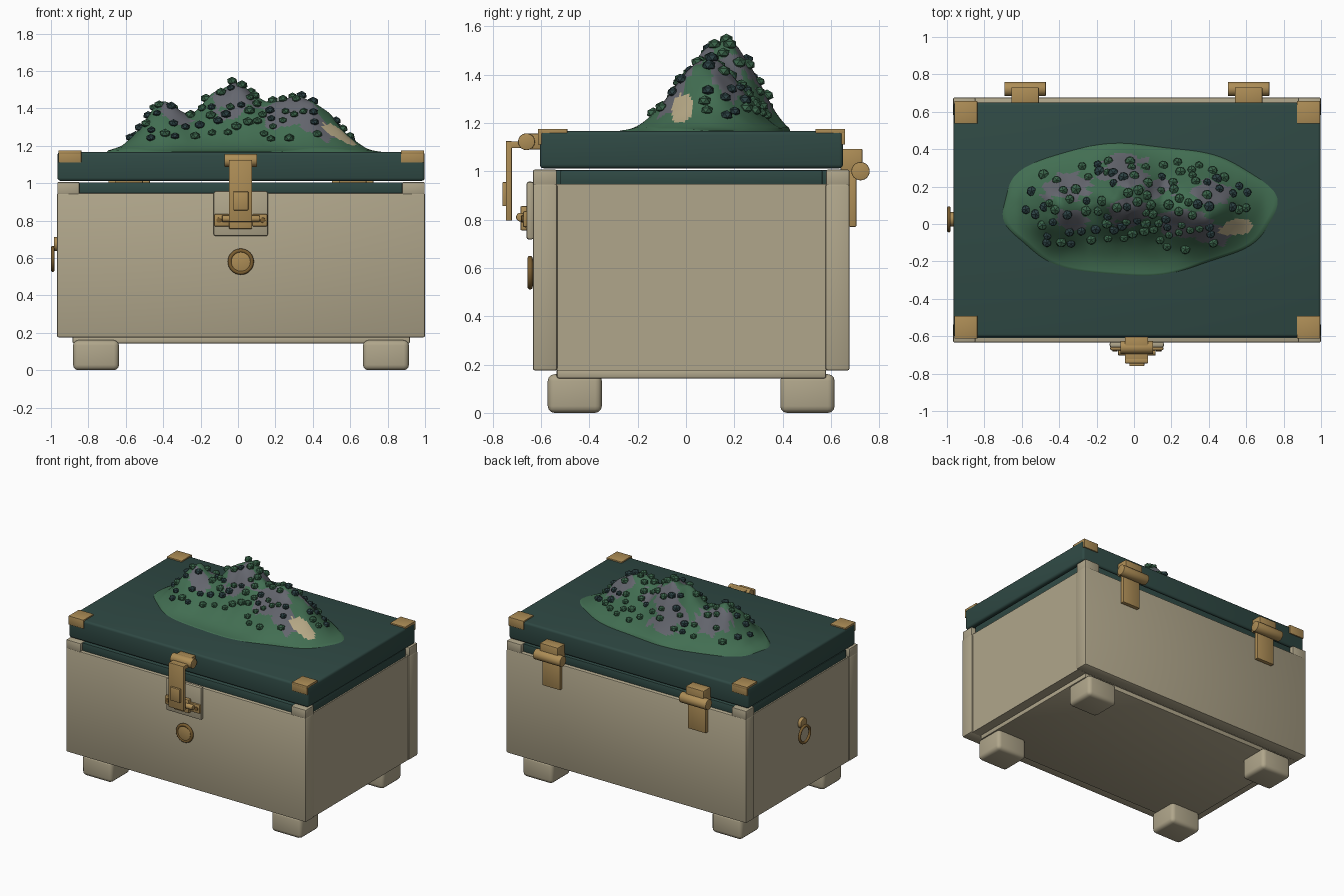
import bpy, bmesh, math, random
from mathutils import Vector, Matrix, noise

if "Cube" in bpy.data.objects:
    bpy.data.objects.remove(bpy.data.objects["Cube"])

random.seed(7)


def colour(name, r, g, b):
    lin = [c / 12.92 if c <= 0.04045 else ((c + 0.055) / 1.055) ** 2.4
           for c in (r / 255, g / 255, b / 255)]
    m = bpy.data.materials.new(name)
    m.diffuse_color = (*lin, 1)
    m.use_nodes = True
    m.node_tree.nodes["Principled BSDF"].inputs["Base Color"].default_value = m.diffuse_color
    return m


BEIGE = colour("beige_paint", 176, 166, 139)
LID = colour("dark_green_paint", 47, 73, 68)
BRASS = colour("brass", 173, 141, 86)
DARK_BRASS = colour("dark_brass", 122, 93, 48)
GRASS = colour("hill_green", 66, 110, 82)
ROCK = colour("grey_rock", 100, 102, 110)
SAND = colour("pale_sand", 184, 170, 135)
BUSH = colour("bush_green", 58, 100, 74)
DARK_BUSH = colour("bush_dark", 44, 66, 68)


def finish(name, bm, mats, angle=35):
    me = bpy.data.meshes.new(name)
    bm.to_mesh(me)
    bm.free()
    ob = bpy.data.objects.new(name, me)
    bpy.context.collection.objects.link(ob)
    for m in mats:
        me.materials.append(m)
    if angle:
        bpy.ops.object.select_all(action='DESELECT')
        ob.select_set(True)
        bpy.context.view_layer.objects.active = ob
        bpy.ops.object.shade_smooth_by_angle(angle=math.radians(angle))
    return ob


def box(name, x, y, z, mat, bevel=0.006, seg=2):
    """Bevelled box given as (min, max) on each axis."""
    bm = bmesh.new()
    bmesh.ops.create_cube(bm, size=1)
    for v in bm.verts:
        v.co = [(a + b) / 2 + c * (b - a) for (a, b), c in zip((x, y, z), v.co)]
    if bevel:
        bmesh.ops.bevel(bm, geom=bm.edges[:], offset=bevel, segments=seg,
                        profile=0.5, affect='EDGES')
    return finish(name, bm, [mat])


def rod(name, centre, radius, length, axis, mat, sides=24, bevel=0.004):
    """Cylinder lying along an axis, with softened rims."""
    bm = bmesh.new()
    bmesh.ops.create_cone(bm, cap_ends=True, segments=sides, radius1=radius,
                          radius2=radius, depth=length)
    rims = [e for e in bm.edges if any(len(f.verts) > 4 for f in e.link_faces)]
    bmesh.ops.bevel(bm, geom=rims, offset=bevel, segments=2, profile=0.5, affect='EDGES')
    turn = {'X': Matrix.Rotation(math.pi / 2, 4, 'Y'),
            'Y': Matrix.Rotation(math.pi / 2, 4, 'X'), 'Z': Matrix()}[axis]
    bm.transform(Matrix.Translation(centre) @ turn)
    return finish(name, bm, [mat])


def ring(name, centre, major, minor, axis, mat, flat=1.0):
    bm = bmesh.new()
    n, k = 32, 10
    grid = [[bm.verts.new(((major + minor * math.cos(b)) * math.cos(a),
                           (major + minor * math.cos(b)) * math.sin(a),
                           minor * flat * math.sin(b)))
             for b in (2 * math.pi * j / k for j in range(k))]
            for a in (2 * math.pi * i / n for i in range(n))]
    for i in range(n):
        for j in range(k):
            i2, j2 = (i + 1) % n, (j + 1) % k
            bm.faces.new((grid[i][j], grid[i2][j], grid[i2][j2], grid[i][j2]))
    turn = Matrix.Rotation(math.pi / 2, 4, 'Y' if axis == 'X' else 'X')
    bm.transform(Matrix.Translation(centre) @ turn)
    return finish(name, bm, [mat], 60)


# Chest body
box("front_panel", (-0.968, 1.0), (-0.634, -0.532), (0.175, 0.947), BEIGE, 0.01)
box("back_panel", (-0.968, 1.0), (0.577, 0.677), (0.175, 0.947), BEIGE, 0.01)
box("side_walls", (-0.96, 0.99), (-0.54, 0.585), (0.175, 0.947), BEIGE, 0)
box("base_plate", (-0.885, 0.92), (-0.535, 0.58), (0.143, 0.18), BEIGE, 0.008)
for i, x in enumerate([(-0.882, -0.636), (0.668, 0.914)]):
    for j, y in enumerate([(-0.572, -0.348), (0.39, 0.615)]):
        box(f"foot_{i}{j}", x, y, (0, 0.16), BEIGE, 0.028, 3)
for i, x in enumerate([(-0.966, -0.848), (0.878, 0.998)]):
    for j, y in enumerate([(-0.633, -0.535), (0.58, 0.676)]):
        box(f"corner_cap_{i}{j}", x, y, (0.94, 1.006), BEIGE)

# Lid and the lip below it
box("lip_lengthwise", (-0.85, 0.88), (-0.61, 0.65), (0.94, 1.004), LID)
box("lip_crosswise", (-0.95, 0.98), (-0.52, 0.565), (0.94, 1.004), LID)
box("lid", (-0.965, 0.998), (-0.605, 0.65), (1.012, 1.166), LID, 0.016, 3)
for i, x in enumerate([(-0.96, -0.838), (0.872, 0.995)]):
    for j, s in enumerate((-1, 1)):
        edge = 0.0225 + s * 0.6355
        ins = edge - s * 0.122
        box(f"lid_corner_top_{i}{j}", x, sorted((ins, edge)), (1.155, 1.175), BRASS, 0.002)
        box(f"lid_corner_skirt_{i}{j}", x, sorted((edge - s * 0.015, edge)),
            (1.11, 1.174), BRASS, 0.002)

# Front latch
box("latch_plate", (-0.13, 0.16), (-0.66, -0.63), (0.717, 0.957), BEIGE, 0.01)
box("latch_strap", (-0.048, 0.075), (-0.745, -0.72), (0.795, 1.125), BRASS, 0.004)
box("latch_arm", (-0.048, 0.075), (-0.74, -0.65), (1.095, 1.123), BRASS, 0.004)
rod("latch_barrel", (0.015, -0.66, 1.122), 0.035, 0.175, 'X', BRASS)
box("latch_mount", (-0.048, 0.075), (-0.668, -0.6), (1.09, 1.155), BRASS, 0.004)
box("latch_grip", (-0.025, 0.055), (-0.76, -0.74), (0.855, 0.955), BRASS, 0.004)
box("catch_base", (-0.048, 0.075), (-0.685, -0.655), (0.755, 0.855), BRASS, 0.005)
rod("catch_bar", (0.015, -0.685, 0.81), 0.018, 0.2, 'X', BRASS)
for s in (-1, 1):
    box("catch_ear", sorted((0.015 + s * 0.06, 0.015 + s * 0.143)), (-0.675, -0.655),
        (0.768, 0.835), BRASS, 0.008)
    rod("catch_screw", (0.015 + s * 0.117, -0.676, 0.802), 0.014, 0.012, 'Y', DARK_BRASS, 12, 0.002)

# Round lock below the latch
rod("lock_disc", (0.015, -0.637, 0.58), 0.058, 0.03, 'Y', BRASS, 32)
ring("lock_rim", (0.015, -0.645, 0.58), 0.059, 0.011, 'Y', DARK_BRASS)

# Ring pull on the left side
rod("pull_pivot", (-0.97, 0.025, 0.675), 0.038, 0.03, 'X', BRASS)
ring("pull_ring", (-0.99, 0.025, 0.595), 0.06, 0.01, 'X', DARK_BRASS)

# Back hinges
for i, x in enumerate((-0.582, 0.613)):
    rod(f"hinge_barrel_{i}", (x, 0.722, 1.0), 0.038, 0.222, 'X', BRASS)
    box(f"hinge_upper_{i}", (x - 0.073, x + 0.073), (0.64, 0.73), (0.995, 1.092), BRASS, 0.004)
    box(f"hinge_lower_{i}", (x - 0.073, x + 0.073), (0.675, 0.705), (0.77, 1.0), BRASS, 0.004)

# Hill: ridge line along x with a bell-shaped cross-section
RIDGE = [(-0.78, 0), (-0.62, .05), (-.55, .12), (-.46, .25), (-.40, .265), (-.33, .235),
         (-.25, .205), (-.2, .235), (-.1, .345), (-.03, .385), (.05, .335), (.15, .26),
         (.22, .265), (.33, .305), (.4, .285), (.5, .20), (.6, .10), (.7, .03), (.8, 0)]


def hill_height(x, y):
    h = 0
    for (x0, h0), (x1, h1) in zip(RIDGE, RIDGE[1:]):
        if x0 <= x <= x1:
            t = (x - x0) / (x1 - x0)
            h = h0 + (h1 - h0) * t
    mid = 0.09 + 0.06 * math.exp(-((x + 0.03) / 0.2) ** 2)
    h *= math.exp(-((y - mid) / 0.2) ** 2)
    h *= 1 + 0.12 * noise.noise(Vector((x * 9, y * 9, 3)))
    r = math.hypot((x - 0.015) / 0.75, (y - 0.08) / 0.36)
    return 1.168 + h * max(0, 1 - r ** 6)


# Rock zones as (x, y, half width, half depth)
ROCKS = [(-.05, .29, .13, .09), (-.36, .2, .13, .07), (-.02, .06, .11, .08), (.42, .17, .1, .06),
         (.28, .0, .14, .08), (.42, -.06, .1, .05), (-.33, .02, .08, .06), (.13, .2, .09, .05)]


def hill_colour(c):
    n = noise.noise(Vector((c.x * 14, c.y * 30, 1)))
    if math.hypot((c.x - 0.545) / 0.075, (c.y + 0.015) / 0.048) < 1 + 0.5 * n:
        return 2
    if any(math.hypot((c.x - a) / w, (c.y - b) / d) < 1 + 0.6 * n for a, b, w, d in ROCKS):
        return 1
    return 0


bm = bmesh.new()
N, R = 160, 44
centre = bm.verts.new((0.015, 0.08, hill_height(0.015, 0.08)))
rows = []
for k in range(1, R + 1):
    row = []
    for i in range(N):
        a = 2 * math.pi * i / N
        q = k / R * (1 + 0.03 * math.sin(3 * a + 1) + 0.018 * math.sin(8 * a))
        x, y = 0.015 + 0.74 * q * math.cos(a), 0.08 + 0.355 * q * math.sin(a)
        row.append(bm.verts.new((x, y, 1.158 if k == R else hill_height(x, y))))
    rows.append(row)
for i in range(N):
    j = (i + 1) % N
    bm.faces.new((centre, rows[0][i], rows[0][j]))
    for inner, outer in zip(rows, rows[1:]):
        bm.faces.new((inner[i], outer[i], outer[j], inner[j]))
for f in bm.faces:
    f.material_index = hill_colour(f.calc_center_median())
finish("hill", bm, [GRASS, ROCK, SAND], 80)

# Bushes scattered over the upper slopes
spots = []
bm = bmesh.new()
for _ in range(4000):
    x, y = random.uniform(-0.64, 0.63), random.uniform(-0.16, 0.34)
    z = hill_height(x, y)
    if z < 1.225 or len(spots) >= 105 or hill_colour(Vector((x, y, z))) == 2:
        continue
    if any((Vector((x, y, z)) - p).length < 0.05 for p in spots):
        continue
    spots.append(Vector((x, y, z)))
    s = random.uniform(0.022, 0.03)
    place = (Matrix.Translation((x, y, z + 0.006)) @ Matrix.Diagonal((s, s, s * 0.8, 1))
             @ Matrix.Rotation(random.uniform(0, 6), 4, 'Z'))
    new = bmesh.ops.create_icosphere(bm, subdivisions=1, radius=1.05, matrix=place)
    shade = 1 if random.random() < 0.28 else 0
    for f in {f for v in new["verts"] for f in v.link_faces}:
        f.material_index = shade
finish("bushes", bm, [BUSH, DARK_BUSH], 0)
